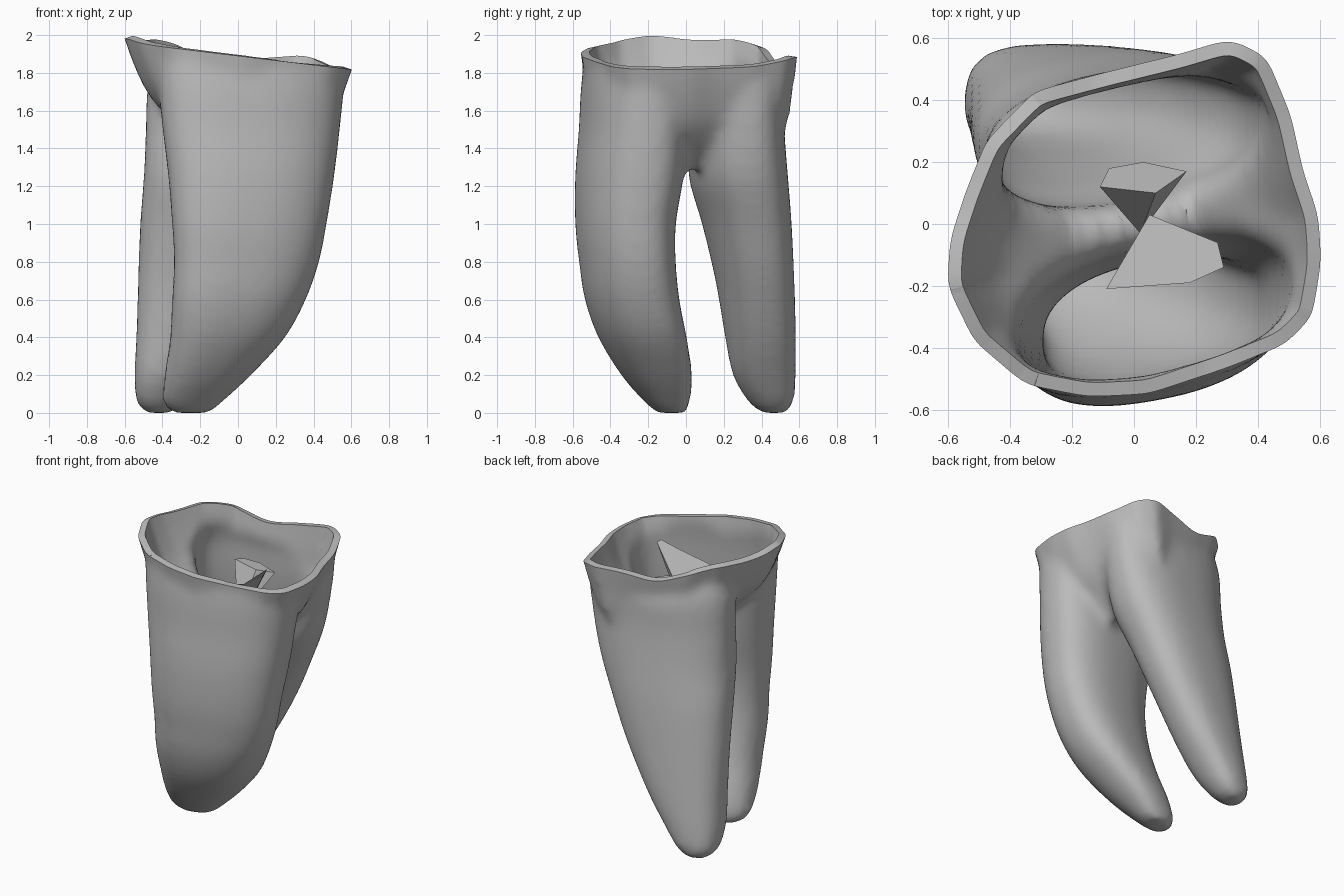
import bpy, bmesh, math

cube = bpy.data.objects.get("Cube")
if cube:
    bpy.data.objects.remove(cube)

grey = bpy.data.materials.new("warm_grey")
grey.use_nodes = True
colour = (0.5, 0.5, 0.5, 1)
grey.diffuse_color = colour
grey.node_tree.nodes["Principled BSDF"].inputs["Base Color"].default_value = colour


def loft(bm, rings):
    """Skin a stack of equal-length rings and close both ends."""
    loops = [[bm.verts.new(p) for p in ring] for ring in rings]
    for a, b in zip(loops, loops[1:]):
        for i in range(len(a)):
            j = (i + 1) % len(a)
            bm.faces.new((a[i], a[j], b[j], b[i]))
    bm.faces.new(loops[0][::-1])
    bm.faces.new(loops[-1])


def smooth_steps(rows, steps=4):
    """Insert spline-interpolated rows between the given ones."""
    out = []
    for i in range(len(rows) - 1):
        quad = (rows[max(i - 1, 0)], rows[i], rows[i + 1], rows[min(i + 2, len(rows) - 1)])
        for k in range(steps):
            t = k / steps
            out.append([b + t / 2 * (c - a + t * (2 * a - 5 * b + 4 * c - d
                                                  + t * (3 * (b - c) + d - a)))
                        for a, b, c, d in zip(*quad)])
    return out + [rows[-1]]


def section(row, shear, sides=40):
    """Rounded ring filling the given x and y range, skewed in plan."""
    z, x0, x1, y0, y1 = row
    a, h = (x1 - x0) / 2, (y1 - y0) / 2
    b = math.sqrt(max(h * h - (shear * a) ** 2, h * h / 4))
    ring = []
    for i in range(sides):
        t = math.tau * i / sides
        u = math.copysign(abs(math.cos(t)) ** 0.83, math.cos(t))
        v = math.copysign(abs(math.sin(t)) ** 0.83, math.sin(t))
        ring.append(((x0 + x1) / 2 + u * a, (y0 + y1) / 2 + v * b + shear * u * a, z))
    return ring


# Root sections: z, x range, y range
front_root = [
    (0.0, -.35, -.15, -.15, -.0), (0.06, -.4, -.08, -.22, .02),
    (0.2, -.39, .07, -.34, .03), (0.4, -.36, .25, -.46, 0),
    (0.6, -.35, .36, -.53, -.04), (0.8, -.34, .43, -.56, -.06),
    (1.0, -.35, .47, -.58, -.06), (1.25, -.37, .51, -.58, -.02),
    (1.5, -.4, .54, -.56, .0), (1.7, -.42, .56, -.55, .02),
    (1.88, -.44, .57, -.53, .04)]
back_root = [
    (0.0, -.49, -.35, .4, .53), (0.06, -.54, -.28, .33, .57),
    (0.2, -.55, -.17, .25, .58), (0.4, -.54, -.03, .21, .58),
    (0.7, -.53, .14, .16, .57), (1.0, -.52, .28, .09, .555),
    (1.25, -.5, .39, .02, .535), (1.5, -.49, .45, .02, .515),
    (1.72, -.48, .48, .02, .51), (1.88, -.43, .47, .04, .47)]
# Plan outline of the open rim, and how it narrows downwards: z, x and y scale
rim = [(-.56, .1), (-.49, .27), (-.33, .43), (-.1, .49), (.15, .55), (.32, .6),
       (.44, .54), (.52, .35), (.56, .17), (.61, .03), (.62, -.12), (.59, -.3),
       (.5, -.39), (.29, -.47), (.05, -.55), (-.15, -.56), (-.36, -.52),
       (-.53, -.38), (-.62, -.2), (-.61, -.05)][::-1]
flare = [(1.36, .35, .6), (1.47, .56, .83), (1.6, .76, .92), (1.75, .89, .96),
         (1.9, .98, 1), (2.1, 1.08, 1.04)]

bm = bmesh.new()
loft(bm, [section(r, .18) for r in smooth_steps(front_root)])
loft(bm, [section(r, .14) for r in smooth_steps(back_root)])
loft(bm, [[(x * kx, y * ky, z - .12 * x) for x, y in rim]
          for z, kx, ky in smooth_steps(flare)])
mesh = bpy.data.meshes.new("root_shell")
bm.to_mesh(mesh)
bm.free()
shell = bpy.data.objects.new("root_shell", mesh)
bpy.context.collection.objects.link(shell)
bpy.context.view_layer.objects.active = shell
shell.select_set(True)

# Fuse the roots and trunk into one soft skin
fuse = shell.modifiers.new("fuse", 'REMESH')
fuse.mode = 'VOXEL'
fuse.voxel_size = 0.025
soften = shell.modifiers.new("soften", 'SMOOTH')
soften.factor = 0.5
soften.iterations = 14
for name in ("fuse", "soften"):
    bpy.ops.object.modifier_apply(modifier=name)

# Stand it on the ground, slice the top open on a tilt, make the rim uneven
bm = bmesh.new()
bm.from_mesh(shell.data)
low = min(v.co.z for v in bm.verts)
bmesh.ops.translate(bm, verts=bm.verts[:], vec=(0, 0, -low))
bmesh.ops.bisect_plane(bm, geom=bm.verts[:] + bm.edges[:] + bm.faces[:],
                       plane_co=(0, 0, 1.89), plane_no=(.12, 0, 1), clear_outer=True)
bumps = [(-.58, -.2, .02), (.36, .56, .04), (-.1, .48, -.05), (-.45, .3, .02)]
for v in bm.verts:
    t = max(0, min(1, (v.co.z - 1.5) / .4))
    for x, y, h in bumps:
        d2 = (v.co.x - x) ** 2 + (v.co.y - y) ** 2
        v.co.z += t * h * math.exp(-d2 / .03)
bm.to_mesh(shell.data)
bm.free()

# Hollow wall
wall = shell.modifiers.new("wall", 'SOLIDIFY')
wall.thickness = 0.045
wall.offset = -1
bpy.ops.object.modifier_apply(modifier="wall")
shell.data.materials.clear()
shell.data.materials.append(grey)
bpy.ops.object.shade_smooth_by_angle(angle=math.radians(40))


def splinter(name, outline, waist):
    """Flared chip standing on a narrow stem inside the cavity."""
    b = bmesh.new()
    top = [b.verts.new(p) for p in outline]
    foot = b.verts.new(waist)
    b.faces.new(top)
    for i, v in enumerate(top):
        b.faces.new((v, foot, top[(i + 1) % len(top)]))
    bmesh.ops.recalc_face_normals(b, faces=b.faces[:])
    m = bpy.data.meshes.new(name)
    b.to_mesh(m)
    b.free()
    m.materials.append(grey)
    bpy.context.collection.objects.link(bpy.data.objects.new(name, m))


# Chips rising from the saddle between the roots
splinter("back_splinter", [(-.11, .12, 1.72), (.07, .1, 1.7), (.17, .17, 1.68),
                           (.03, .2, 1.7), (-.08, .18, 1.71)], (.02, -.03, 1.4))
splinter("front_splinter", [(-.09, -.21, 1.68), (.18, -.19, 1.74), (.29, -.14, 1.8),
                            (.27, -.06, 1.82), (.05, .03, 1.6)], (.04, -.03, 1.38))
